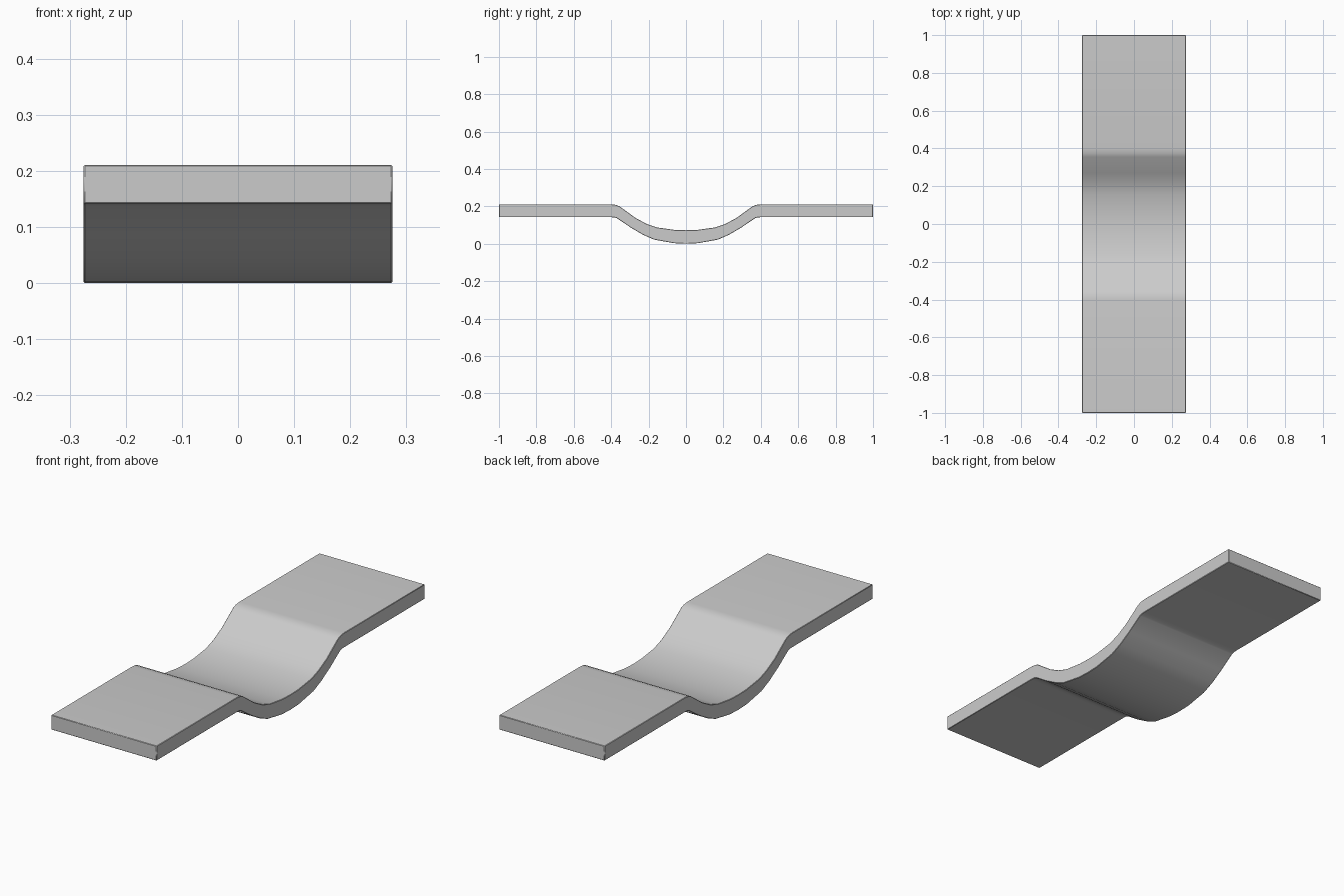
import bpy, bmesh

if "Cube" in bpy.data.objects:
    bpy.data.objects.remove(bpy.data.objects["Cube"])

HALF_WIDTH = 0.275

# Half profiles (y, z) from the centre of the dip out to the end
top = [(0, 0.072), (0.06, 0.074), (0.155, 0.087), (0.21, 0.106), (0.27, 0.138),
       (0.355, 0.200), (0.375, 0.208), (0.40, 0.211), (1.0, 0.211)]
bottom = [(0, 0), (0.065, 0.003), (0.17, 0.022), (0.23, 0.048), (0.295, 0.086),
          (0.37, 0.137), (0.385, 0.141), (0.405, 0.142), (1.0, 0.142)]


def mirrored(half):
    return [(-y, z) for y, z in reversed(half[1:])] + half


# Matched top and bottom lines, swept across the width
bm = bmesh.new()
rings = []
for (ty, tz), (by, bz) in zip(mirrored(top), mirrored(bottom)):
    rings.append([bm.verts.new(p) for p in (
        (-HALF_WIDTH, by, bz), (HALF_WIDTH, by, bz),
        (HALF_WIDTH, ty, tz), (-HALF_WIDTH, ty, tz))])
for a, b in zip(rings, rings[1:]):
    for i in range(4):
        j = (i + 1) % 4
        bm.faces.new((a[i], a[j], b[j], b[i]))
bm.faces.new(rings[0])
bm.faces.new(rings[-1])
bmesh.ops.recalc_face_normals(bm, faces=bm.faces)

mesh = bpy.data.meshes.new("dipped_plate")
bm.to_mesh(mesh)
bm.free()
plate = bpy.data.objects.new("dipped_plate", mesh)
bpy.context.collection.objects.link(plate)

# Fine edge softening and smooth bends
bevel = plate.modifiers.new("edge_softening", 'BEVEL')
bevel.width = 0.002
bevel.segments = 1
bevel.limit_method = 'ANGLE'
bevel.angle_limit = 1.0
bpy.context.view_layer.objects.active = plate
plate.select_set(True)
bpy.ops.object.shade_smooth_by_angle(angle=0.6)
